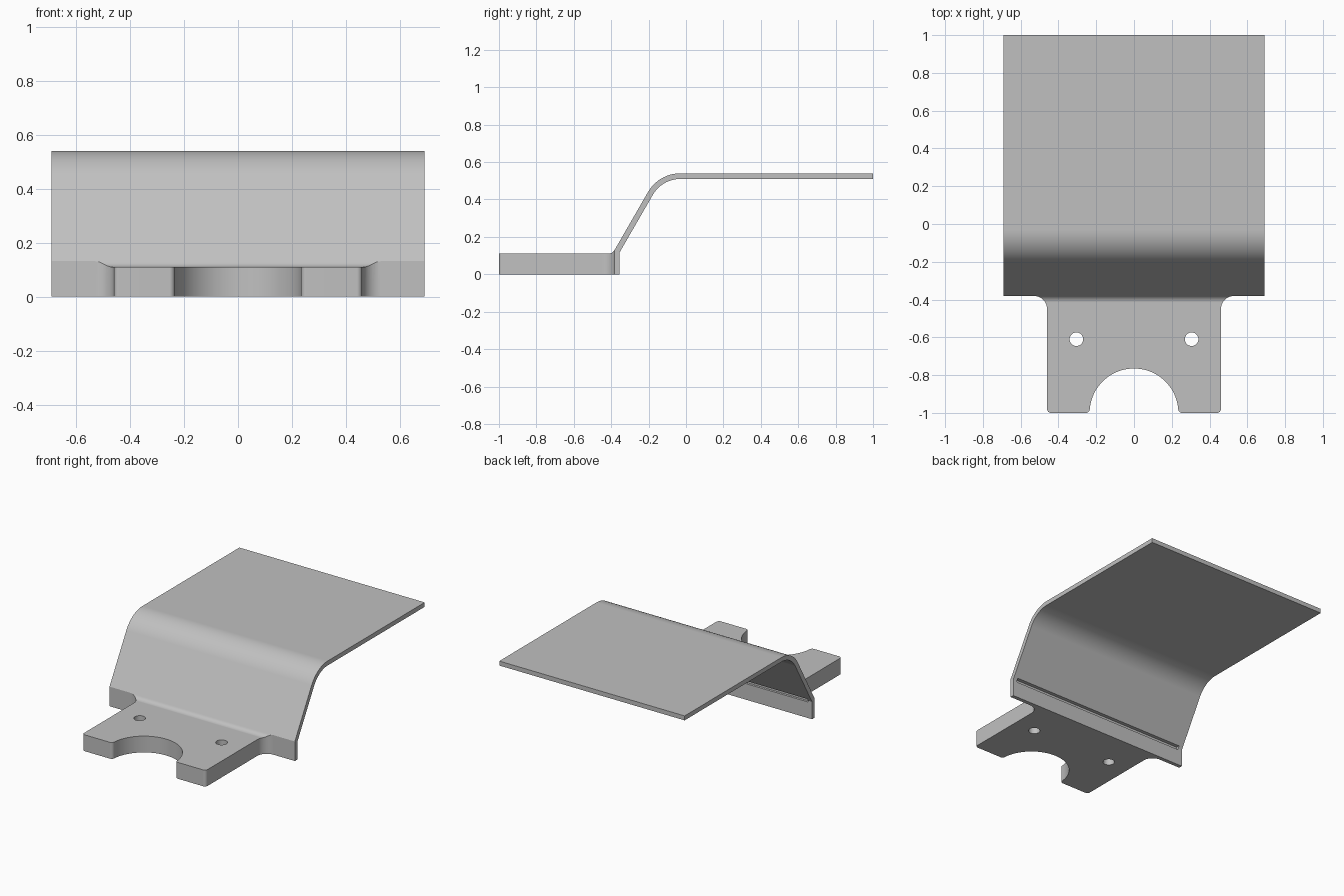
import bpy, bmesh
from math import sin, cos, radians
from mathutils import Vector

cube = bpy.data.objects.get("Cube")
if cube:
    bpy.data.objects.remove(cube)

WIDTH = 0.69       # half width of the sheet
FRONT = -0.381     # front face of the flange


def arc(cx, cy, r, start, end, steps):
    """Points along a circular arc, angles in degrees."""
    angles = [radians(start + (end - start) * i / steps) for i in range(steps + 1)]
    return [(cx + r * cos(a), cy + r * sin(a)) for a in angles]


def prism(name, points, place, sweep):
    """Extrude a closed 2D outline, placed in space by a function, along a vector."""
    bm = bmesh.new()
    face = bm.faces.new([bm.verts.new(place(a, b)) for a, b in points])
    result = bmesh.ops.extrude_face_region(bm, geom=[face])
    moved = [v for v in result["geom"] if isinstance(v, bmesh.types.BMVert)]
    bmesh.ops.translate(bm, vec=Vector(sweep), verts=moved)
    bmesh.ops.recalc_face_normals(bm, faces=bm.faces[:])
    mesh = bpy.data.meshes.new(name)
    bm.to_mesh(mesh)
    bm.free()
    obj = bpy.data.objects.new(name, mesh)
    bpy.context.collection.objects.link(obj)
    return obj


def cut(target, cutter, operation):
    """Apply a boolean and remove its cutter."""
    cutter.hide_render = True
    mod = target.modifiers.new(cutter.name, "BOOLEAN")
    mod.operation = operation
    mod.solver = "EXACT"
    mod.object = cutter
    bpy.context.view_layer.objects.active = target
    bpy.ops.object.modifier_apply(modifier=mod.name)
    bpy.data.objects.remove(cutter)


# Side profile: thick plate, fillet, sloped sheet, bend and flat deck
profile = [(-1.05, 0), (-1.05, 0.11)]
profile += arc(-0.4165, 0.15, 0.04, -90, -30, 8)
profile += arc(-0.03, 0.34, 0.20, 150, 90, 16)
profile += [(1, 0.54), (1, 0.51)]
profile += arc(-0.03, 0.34, 0.17, 90, 150, 16)
profile += [(-0.355, 0.117), (-0.355, 0)]
bracket = prism("bracket", profile, lambda y, z: (-WIDTH, y, z), (2 * WIDTH, 0, 0))

# Plan outline: round notch, rounded corners and flared shoulders, mirrored
half = arc(0, -1, 0.235, 90, 4.5, 24)
half += arc(0.254, -0.98, 0.02, 184.5, 270, 6)
half += arc(0.44, -0.98, 0.02, -90, 0, 6)
half += arc(0.53, FRONT - 0.07, 0.07, 180, 90, 10)
half += [(0.8, FRONT), (0.8, 1.2)]
plan = half + [(-x, y) for x, y in reversed(half[1:])]
cut(bracket, prism("plan_cutter", plan, lambda x, y: (x, y, -0.2), (0, 0, 1)), "INTERSECT")

# Screw holes
for side in (-1, 1):
    ring = arc(side * 0.305, -0.61, 0.036, 0, 345, 23)
    cut(bracket, prism("hole_cutter", ring, lambda x, y: (x, y, -0.1), (0, 0, 0.4)), "DIFFERENCE")

# Relief groove along the back of the flange, stopping short of the ends
groove = [(-0.37, 0.108), (-0.33, 0.108), (-0.33, 0.132), (-0.37, 0.132)]
cut(bracket, prism("groove_cutter", groove, lambda y, z: (-0.66, y, z), (1.32, 0, 0)), "DIFFERENCE")

# Grey finish
grey = bpy.data.materials.new("grey_metal")
grey.use_nodes = True
colour = (0.53, 0.53, 0.53, 1)
grey.diffuse_color = colour
grey.node_tree.nodes["Principled BSDF"].inputs["Base Color"].default_value = colour
bracket.data.materials.clear()
bracket.data.materials.append(grey)
for poly in bracket.data.polygons:
    poly.material_index = 0

# Smooth bends, crisp edges, flat large faces
bpy.ops.object.select_all(action="DESELECT")
bracket.select_set(True)
bpy.context.view_layer.objects.active = bracket
bpy.ops.object.shade_smooth_by_angle(angle=radians(25))
weighted = bracket.modifiers.new("flat_faces", "WEIGHTED_NORMAL")
weighted.keep_sharp = True
